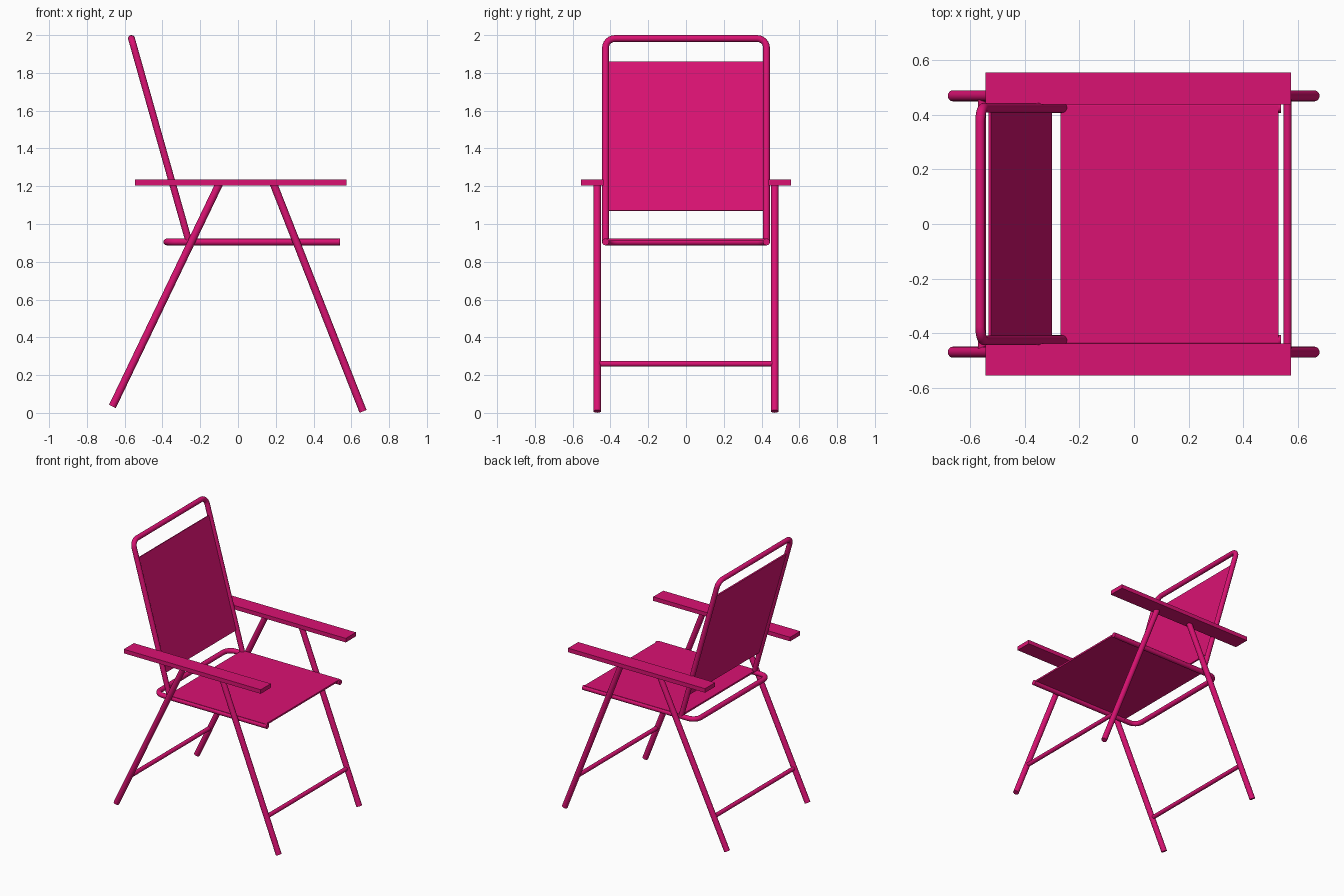
import bpy
import math
from mathutils import Vector, Matrix

if "Cube" in bpy.data.objects:
    bpy.data.objects.remove(bpy.data.objects["Cube"])

pink = bpy.data.materials.new("pink")
pink.diffuse_color = (0.70, 0.006, 0.17, 1.0)
pink.use_nodes = True
pink.node_tree.nodes["Principled BSDF"].inputs["Base Color"].default_value = pink.diffuse_color


def rounded(points, radius, steps=6):
    """Path whose inner corners are replaced by arcs."""
    pts = [Vector(p) for p in points]
    out = [pts[0]]
    for a, b, c in zip(pts, pts[1:], pts[2:]):
        u, v = (a - b).normalized(), (c - b).normalized()
        half = u.angle(v) / 2
        centre = b + (u + v).normalized() * radius / math.sin(half)
        start = b + u * radius / math.tan(half) - centre
        axis, sweep = (-u).cross(v), math.pi - 2 * half
        out += [centre + Matrix.Rotation(sweep * i / steps, 3, axis) @ start
                for i in range(steps + 1)]
    return out + [pts[-1]]


def tube(name, points, radius):
    curve = bpy.data.curves.new(name, 'CURVE')
    curve.dimensions = '3D'
    curve.bevel_depth = radius
    curve.bevel_resolution = 6
    curve.use_fill_caps = True
    spline = curve.splines.new('POLY')
    spline.points.add(len(points) - 1)
    for sp, p in zip(spline.points, points):
        sp.co = (*p, 1)
    obj = bpy.data.objects.new(name, curve)
    bpy.context.collection.objects.link(obj)
    bpy.ops.object.select_all(action='DESELECT')
    bpy.context.view_layer.objects.active = obj
    obj.select_set(True)
    bpy.ops.object.convert(target='MESH')
    obj = bpy.context.object
    bpy.ops.object.shade_smooth_by_angle(angle=math.radians(40))
    obj.data.materials.clear()
    obj.data.materials.append(pink)


def slab(name, centre, size, tilt=0):
    bpy.ops.mesh.primitive_cube_add(size=1, location=centre, rotation=(0, tilt, 0))
    obj = bpy.context.object
    obj.name = name
    obj.scale = size
    obj.data.materials.append(pink)


W = 0.426   # half spacing of the seat and back tubes
L = 0.47    # half spacing of the legs

# Seat: U-shaped tube open at the front, with a thin panel
tube("seat_frame", rounded([(0.54, -W, 0.905), (-0.377, -W, 0.905),
                            (-0.377, W, 0.905), (0.54, W, 0.905)], 0.06), 0.018)
slab("seat_panel", (0.13, 0, 0.917), (0.80, 0.87, 0.012))

# Backrest: leaning U-shaped tube with a panel in its plane
low, high = Vector((-0.258, 0, 0.90)), Vector((-0.564, 0, 1.982))
side = Vector((0, W, 0))
tube("back_frame", rounded([low - side, high - side, high + side, low + side], 0.05), 0.018)
lean = high - low
mid = low + lean * ((1.465 - low.z) / lean.z)
tilt = math.atan2(lean.x, lean.z)
slab("back_panel", mid, (0.010, 2 * W, 0.79 / math.cos(tilt)), tilt)

# Legs and armrests on both sides
for s, label in ((-1, "right"), (1, "left")):
    tube(f"front_leg_{label}", [(0.187, s * L, 1.215), (0.662, s * L, 0.008)], 0.02)
    tube(f"rear_leg_{label}", [(-0.098, s * L, 1.215), (-0.665, s * L, 0.034)], 0.02)
    slab(f"armrest_{label}", (0.015, s * 0.497, 1.22), (1.12, 0.118, 0.03))

# Crossbars between the legs
for name, x in (("front_crossbar", 0.563), ("rear_crossbar", -0.557)):
    tube(name, [(x, -L, 0.26), (x, L, 0.26)], 0.015)
